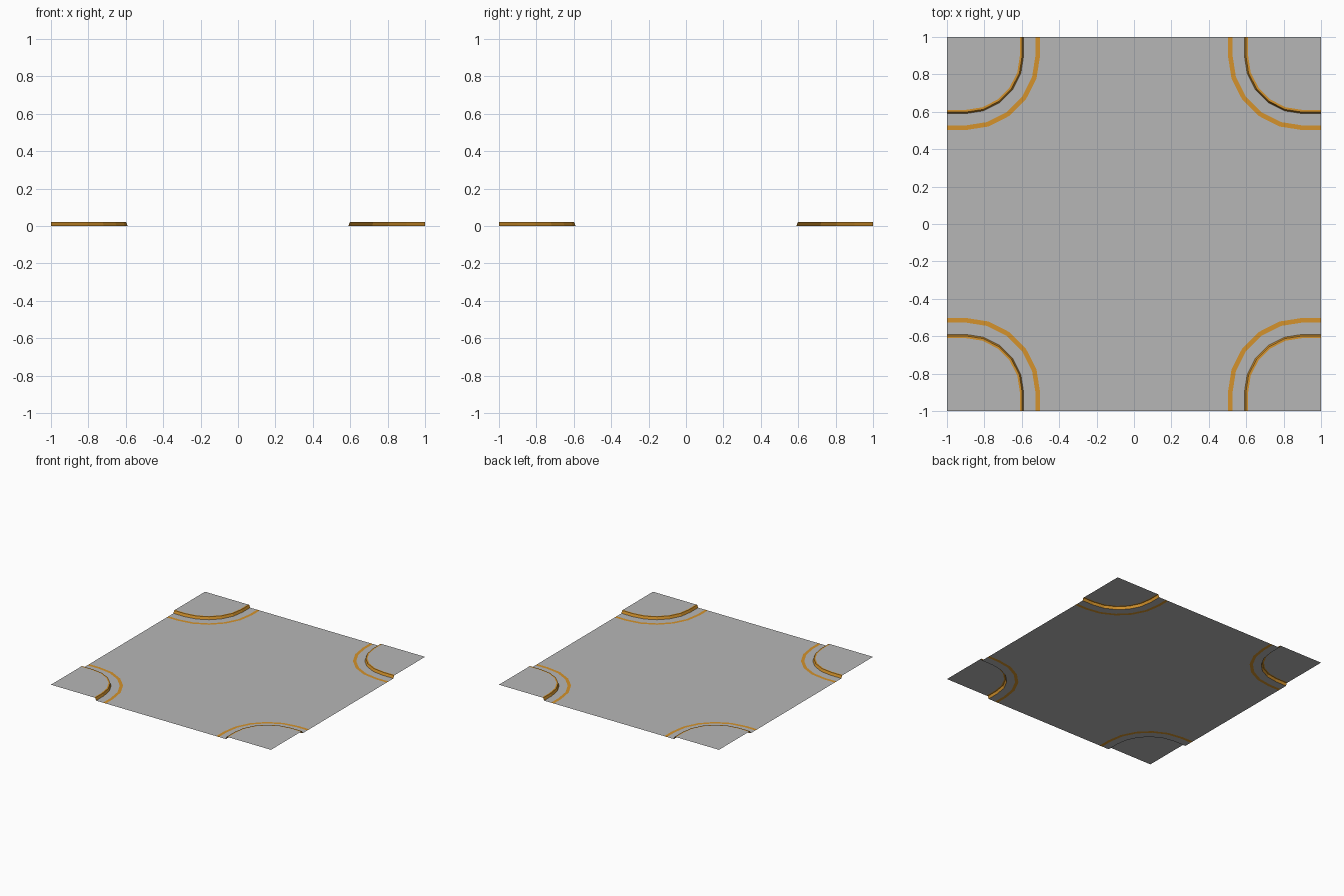
import bpy
import math
from mathutils import Matrix, Vector

if "Cube" in bpy.data.objects:
    bpy.data.objects.remove(bpy.data.objects["Cube"])

BEND = 0.9      # centre of each corner bend
STEP = 0.021    # kerb height
SEGMENTS = 5


def make_material(name, rgb):
    mat = bpy.data.materials.new(name)
    mat.use_nodes = True
    mat.diffuse_color = (*rgb, 1)
    mat.node_tree.nodes["Principled BSDF"].inputs["Base Color"].default_value = (*rgb, 1)
    return mat


grey = make_material("concrete grey", (0.47, 0.47, 0.47))
orange = make_material("kerb orange", (0.66, 0.29, 0.025))


def bend_path(radius, z=0.0):
    """Path around one corner: straight, quarter bend, straight."""
    edge = BEND - radius
    points = [Vector((1, edge, z))]
    for i in range(SEGMENTS + 1):
        a = math.pi / 2 * i / SEGMENTS
        points.append(Vector((BEND - radius * math.sin(a), BEND - radius * math.cos(a), z)))
    points.append(Vector((edge, 1, z)))
    return points


def turned(points, quarter):
    turn = Matrix.Rotation(quarter * math.pi / 2, 3, "Z")
    return [turn @ p for p in points]


def make_object(name, verts, faces, mat):
    mesh = bpy.data.meshes.new(name)
    mesh.from_pydata(verts, [], faces)
    mesh.materials.append(mat)
    mesh.update()
    obj = bpy.data.objects.new(name, mesh)
    bpy.context.collection.objects.link(obj)


def make_strip(name, rows, mat, quarter):
    """Skin of quads across neighbouring paths, from corner side to road side."""
    n = len(rows[0])
    verts = [p for row in rows for p in turned(row, quarter)]
    faces = [(r * n + i, r * n + i + 1, (r + 1) * n + i + 1, (r + 1) * n + i)
             for r in range(len(rows) - 1) for i in range(n - 1)]
    make_object(name, verts, faces, mat)


kerb_back = bend_path(0.29, STEP)
kerb_lip = bend_path(0.302, STEP)
kerb_foot = bend_path(0.31)
line_inner = bend_path(0.373)
line_outer = bend_path(0.398)

road_outline = []
for quarter, place in enumerate(("back_left", "back_right", "front_right", "front_left")):
    # Raised pavement in the corner
    slab = turned(kerb_back + [Vector((1, 1, STEP))], quarter)[::-1]
    make_object(place + "_pavement", slab, [range(len(slab))], grey)
    # Kerb top and sloping face
    make_strip(place + "_kerb", [kerb_back, kerb_lip, kerb_foot], orange, quarter)
    # Gutter between kerb and painted line
    make_strip(place + "_gutter", [kerb_foot, line_inner], grey, quarter)
    # Painted line
    make_strip(place + "_painted_line", [line_inner, line_outer], orange, quarter)
    road_outline += turned(line_outer, quarter)

# Main crossing surface
make_object("road_surface", road_outline, [range(len(road_outline))], grey)
